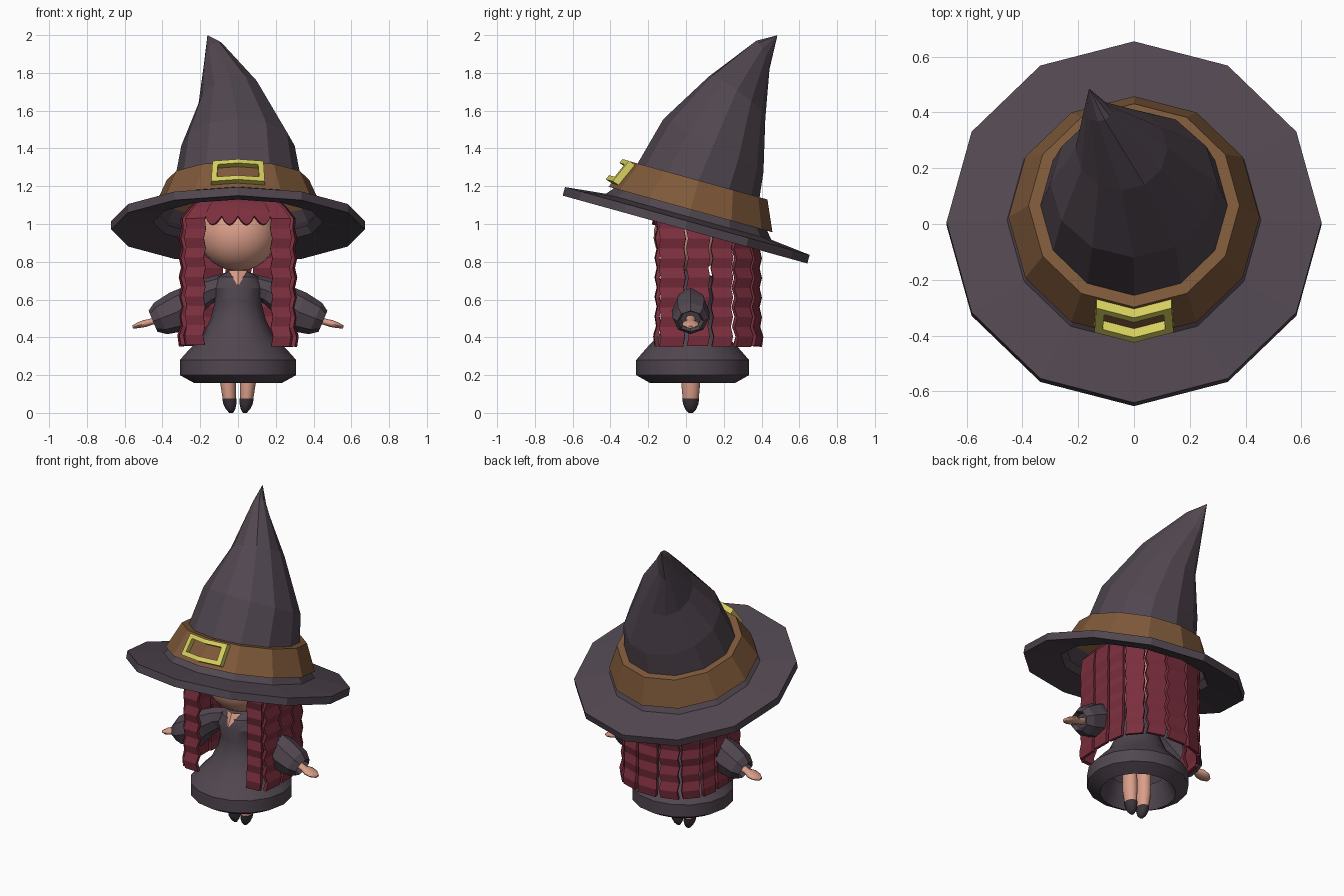
import bpy, bmesh, math, random
from mathutils import Vector, Matrix

if "Cube" in bpy.data.objects:
    bpy.data.objects.remove(bpy.data.objects["Cube"])
random.seed(4)


def material(name, rgb):
    m = bpy.data.materials.new(name)
    m.diffuse_color = (*rgb, 1)
    m.use_nodes = True
    m.node_tree.nodes["Principled BSDF"].inputs["Base Color"].default_value = m.diffuse_color
    return m


CLOTH = material("dusky purple cloth", (0.082, 0.062, 0.080))
HAIR = material("dark red hair", (0.20, 0.028, 0.048))
BAND = material("brown leather", (0.21, 0.10, 0.042))
GOLD = material("yellow metal", (0.66, 0.62, 0.11))
SKIN = material("skin", (0.70, 0.34, 0.25))
BOOT = material("dark boot", (0.045, 0.034, 0.044))


def make(name, verts, faces, mat, smooth=None):
    me = bpy.data.meshes.new(name)
    me.from_pydata([tuple(v) for v in verts], [], faces)
    bm = bmesh.new()
    bm.from_mesh(me)
    bmesh.ops.recalc_face_normals(bm, faces=bm.faces)
    bm.to_mesh(me)
    bm.free()
    me.materials.append(mat)
    ob = bpy.data.objects.new(name, me)
    bpy.context.collection.objects.link(ob)
    if smooth:
        bpy.context.view_layer.objects.active = ob
        ob.select_set(True)
        bpy.ops.object.shade_smooth_by_angle(angle=math.radians(smooth))
        ob.select_set(False)
    return ob


def loft(name, rings, mat, caps=(False, False), loop=False, smooth=None):
    """Skin a list of equal closed rings."""
    n, k = len(rings[0]), len(rings)
    verts = [v for r in rings for v in r]
    faces = [(i * n + j, i * n + (j + 1) % n,
              (i + 1) % k * n + (j + 1) % n, (i + 1) % k * n + j)
             for i in range(k if loop else k - 1) for j in range(n)]
    if caps[0]:
        faces.append(tuple(range(n))[::-1])
    if caps[1]:
        faces.append(tuple(range((k - 1) * n, k * n)))
    return make(name, verts, faces, mat, smooth)


def ring(c, u, v, n):
    c, u, v = Vector(c), Vector(u), Vector(v)
    return [c + u * math.cos(2 * math.pi * i / n) + v * math.sin(2 * math.pi * i / n) for i in range(n)]


# ---- hat: brim, band and buckle live in a frame tilted backwards
TILT = Matrix.Translation((0, 0, 0.99)) @ Matrix.Rotation(math.radians(-15.5), 4, 'X')


def hat_ring(r, z):
    return [TILT @ p for p in ring((0, 0, z), (r, 0, 0), (0, r, 0), 12)]


loft("hat_brim_and_cone", [
    hat_ring(0.42, 0.06), hat_ring(0.45, 0.02), hat_ring(0.672, -0.02), hat_ring(0.672, 0.027),
    hat_ring(0.455, 0.05), hat_ring(0.425, 0.085), hat_ring(0.335, 0.25),
    ring((0, 0.145, 1.415), (0.30, 0, 0), (0, 0.265, -0.14), 12),
    ring((-0.045, 0.27, 1.67), (0.165, 0, 0.04), (0, 0.15, -0.11), 12),
    ring((-0.13, 0.405, 1.89), (0.05, 0, 0.04), (0, 0.037, -0.07), 12),
    ring((-0.16, 0.482, 1.998), (0.002, 0, 0), (0, 0.002, 0), 12)], CLOTH, (False, True))
loft("hat_band", [hat_ring(0.425, 0.09), hat_ring(0.45, 0.09),
                  hat_ring(0.378, 0.25), hat_ring(0.33, 0.25)], BAND, loop=True)


def on_band(x, z, off):
    r = 0.45 - (z - 0.09) * 0.45 + off
    return TILT @ Vector((x, -r + 0.268 * abs(x), z + off * 0.3))


def frame(w, z0, z1, off):
    return [on_band(x, z, off) for x, z in
            ((-w, z0), (0, z0), (w, z0), (w * 0.95, z1), (0, z1), (-w * 0.95, z1))]


loft("hat_buckle", [frame(0.142, 0.113, 0.24, 0.0), frame(0.142, 0.113, 0.24, 0.036),
                    frame(0.112, 0.139, 0.216, 0.036), frame(0.112, 0.139, 0.216, 0.0)], GOLD, loop=True)


# ---- hair: wavy strips hanging round the head and closing to a dome on top
def hair_point(x, y, z):
    t = max(0, (z - 0.98) / 0.2)
    s = math.sqrt(max(0.05, 1 - t * t))
    return Vector((x * s, 0.115 + (y - 0.115) * s, z))


def strip(name, a, b, z_bottom):
    a, b = Vector(a), Vector(b)
    d = (b - a).normalized()
    out = Vector((d.y, -d.x))
    if out.dot((a + b) / 2 - Vector((0, 0.115))) < 0:
        out = -out
    rows = 16
    verts = []
    for i in range(rows):
        z = 1.13 + (z_bottom - 1.13) * i / (rows - 1)
        wave = 0.006 * (-1) ** (i // 1) + 0.012 * max(0, (0.5 - z) / 0.15)
        side = 0.005 * (-1) ** i
        gap = 0.004 + 0.006 * i / rows
        for p, k in ((a, gap), (b, -gap)):
            q = p + d * (k + side) + out * wave
            verts.append(hair_point(q.x, q.y, z))
    faces = [(2 * i, 2 * i + 1, 2 * i + 3, 2 * i + 2) for i in range(rows - 1)]
    ob = make(name, verts, faces, HAIR)
    mod = ob.modifiers.new("thickness", 'SOLIDIFY')
    mod.thickness, mod.offset = 0.022, 0


path = [(0.17, -0.15), (0.285, -0.145), (0.297, 0.0), (0.297, 0.13),
        (0.28, 0.25), (0.20, 0.345), (0.075, 0.385)]
for s, tag in ((1, "right"), (-1, "left")):
    for i in range(len(path) - 1):
        (ax, ay), (bx, by) = path[i], path[i + 1]
        strip(f"hair_strip_{tag}_{i}", (s * ax, ay), (s * bx, by), 0.35 + random.uniform(0, 0.012))
strip("hair_strip_back", (0.075, 0.385), (-0.075, 0.385), 0.35)

# scalloped fringe
N, R = 24, 4
fringe = []
for i in range(N + 1):
    x = -0.18 + 0.36 * i / N
    low = 1.04 - 0.045 * abs(math.sin(math.pi * 4 * i / N))
    for j in range(R + 1):
        fringe.append(hair_point(x, -0.172 + 0.5 * x * x, 1.14 + (low - 1.14) * j / R))
faces = [(i * (R + 1) + j, (i + 1) * (R + 1) + j, (i + 1) * (R + 1) + j + 1, i * (R + 1) + j + 1)
         for i in range(N) for j in range(R)]
mod = make("hair_fringe", fringe, faces, HAIR).modifiers.new("thickness", 'SOLIDIFY')
mod.thickness, mod.offset = 0.02, 0

# crown of the hair inside the hat
loft("hair_crown", [ring((0, 0.115, 1.04 + 0.12 * math.sin(a)), (0.27 * math.cos(a), 0, 0),
                         (0, 0.245 * math.cos(a), 0), 16) for a in (0, 0.4, 0.8, 1.15, 1.5)],
     HAIR, (False, True))

# ---- head and neck
head = [ring((0, 0.025, 0.94 - 0.19 * math.cos(a)), (0.205 * math.sin(a), 0, 0),
             (0, 0.197 * math.sin(a), 0), 24) for a in [0.02 + i * math.pi / 13 for i in range(13)]]
loft("head", head, SKIN, (True, True), smooth=60)
loft("neck", [ring((0, 0.03, z), (0.045, 0, 0), (0, 0.045, 0), 10) for z in (0.68, 0.80)], SKIN, smooth=60)
make("neckline", [(-0.052, -0.04, 0.755), (0, -0.066, 0.755), (0.052, -0.04, 0.755), (0, -0.108, 0.67)],
     [(0, 1, 3), (1, 2, 3)], SKIN)

# ---- dress, open underneath
profile = [(0.17, 0.30), (0.20, 0.21), (0.23, 0.157), (0.308, 0.20), (0.308, 0.28), (0.25, 0.345),
           (0.185, 0.41), (0.145, 0.50), (0.125, 0.58), (0.14, 0.66), (0.115, 0.72), (0.05, 0.75)]
loft("dress", [ring((0, 0.035, z), (r, 0, 0), (0, r * 0.97, 0), 16) for r, z in profile],
     CLOTH, smooth=32)


# ---- limbs, mirrored
def limb(name, stations, n, mat, axis, caps, smooth):
    """stations: (x, z, half width in y, half height); rings stand across the axis."""
    ax = Vector((axis[0], 0, axis[1])).normalized()
    up = Vector((-ax.z, 0, ax.x))
    loft(name, [ring((x, 0.025, z), (0, w, 0), up * h, n) for x, z, w, h in stations], mat, caps, smooth=smooth)


for s, tag in ((1, "right"), (-1, "left")):
    sleeve = [(0.06, 0.68, 0.06, 0.06), (0.16, 0.645, 0.06, 0.07), (0.24, 0.595, 0.075, 0.085),
              (0.32, 0.535, 0.10, 0.11), (0.41, 0.50, 0.095, 0.09), (0.45, 0.485, 0.07, 0.06),
              (0.42, 0.497, 0.055, 0.045)]
    limb("sleeve_" + tag, [(s * x, z, w, h) for x, z, w, h in sleeve], 8, CLOTH, (s, -0.42), (True, True), None)
    hand = [(0.38, 0.512, 0.03, 0.025), (0.46, 0.482, 0.024, 0.018), (0.495, 0.473, 0.045, 0.02),
            (0.53, 0.463, 0.042, 0.016), (0.558, 0.454, 0.018, 0.008)]
    limb("hand_" + tag, [(s * x, z, w, h) for x, z, w, h in hand], 10, SKIN, (s, -0.35), (True, True), 60)
    leg = [(0.055, 0.32, 0.05, 0.043), (0.052, 0.155, 0.05, 0.042), (0.046, 0.07, 0.042, 0.034)]
    limb("leg_" + tag, [(s * x, z, w, h) for x, z, w, h in leg], 12, SKIN, (0, 1), (True, True), 60)
    boot = [(0.046, 0.075, 0.045, 0.037), (0.043, 0.045, 0.04, 0.034),
            (0.039, 0.018, 0.028, 0.024), (0.036, 0.0, 0.01, 0.01)]
    limb("boot_" + tag, [(s * x, z, w, h) for x, z, w, h in boot], 12, BOOT, (0, 1), (True, True), 60)
